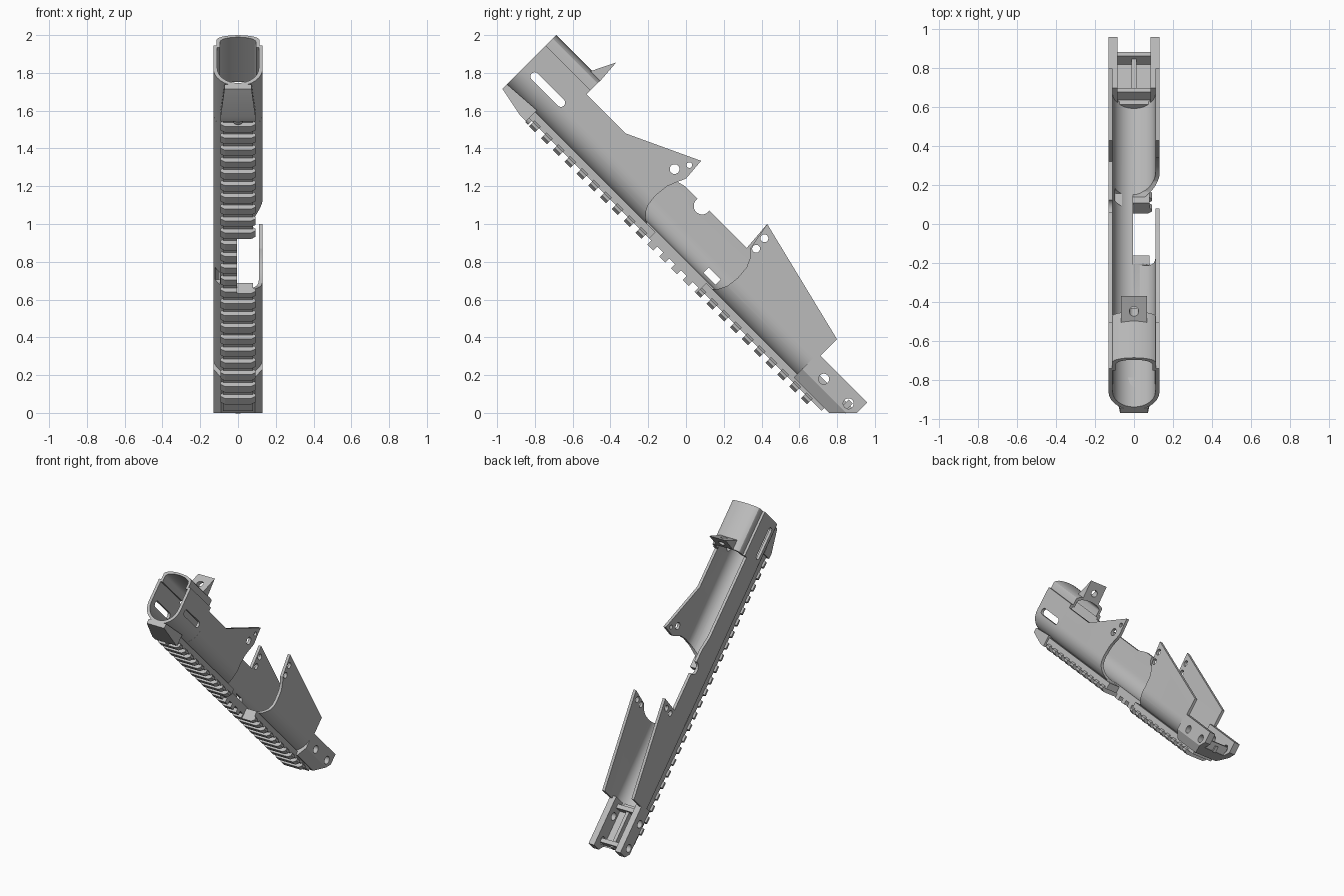
import bpy, bmesh
from math import sin, cos, pi, radians
from mathutils import Matrix, Vector

if "Cube" in bpy.data.objects:
    bpy.data.objects.remove(bpy.data.objects["Cube"])

grey = bpy.data.materials.new("matte_grey")
grey.use_nodes = True
grey.diffuse_color = (0.5, 0.5, 0.5, 1)
grey.node_tree.nodes["Principled BSDF"].inputs["Base Color"].default_value = (0.5, 0.5, 0.5, 1)
parts = []


def add_prism(bm, pts, axis, a, b):
    """Extrude a closed outline: (y, z) along x, or (x, z) along y."""
    place = (lambda p, t: (t, p[0], p[1])) if axis == "x" else (lambda p, t: (p[0], t, p[1]))
    lo = [bm.verts.new(place(p, a)) for p in pts]
    hi = [bm.verts.new(place(p, b)) for p in pts]
    bm.faces.new(lo)
    bm.faces.new(hi[::-1])
    for i in range(len(pts)):
        j = (i + 1) % len(pts)
        bm.faces.new((lo[i], hi[i], hi[j], lo[j]))


def make(name, prisms, keep=True):
    bm = bmesh.new()
    for p in prisms:
        add_prism(bm, *p)
    bmesh.ops.recalc_face_normals(bm, faces=bm.faces)
    mesh = bpy.data.meshes.new(name)
    bm.to_mesh(mesh)
    bm.free()
    ob = bpy.data.objects.new(name, mesh)
    bpy.context.collection.objects.link(ob)
    mesh.materials.append(grey)
    if keep:
        parts.append(ob)
    return ob


def cut(ob, *prism):
    tool = make("cutter", [prism], keep=False)
    mod = ob.modifiers.new("cut", "BOOLEAN")
    mod.operation, mod.solver, mod.object = "DIFFERENCE", "EXACT", tool
    bpy.context.view_layer.objects.active = ob
    bpy.ops.object.modifier_apply(modifier=mod.name)
    bpy.data.objects.remove(tool)


def arc(c, r, a0, a1, n=16):
    return [(c[0] + r * cos(a0 + (a1 - a0) * i / n), c[1] + r * sin(a0 + (a1 - a0) * i / n))
            for i in range(n + 1)]


def circle(y, z, r):
    return arc((y, z), r, 0, 2 * pi, 20)[:-1]


def rect(a0, a1, b0, b1):
    return [(a0, b0), (a1, b0), (a1, b1), (a0, b1)]


FRONT, COLLAR, TAIL = -1.9, -1.565, 0.29
AXIS, R_OUT, R_IN = (0, 0.68), 0.131, 0.11


# Closed front collar with a narrower domed top
def collar_outline(r, step, top_w, dome):
    top = [(top_w * cos(a), dome - 0.035 + 0.035 * sin(a)) for a in [pi * i / 12 for i in range(13)]]
    return arc(AXIS, r, pi, 2 * pi) + [(r, step)] + [(top_w, step)] + top + [(-top_w, step), (-r, step)]


collar = make("front_collar", [(collar_outline(R_OUT, 0.85, 0.113, 0.928), "y", FRONT, COLLAR)])
cut(collar, collar_outline(R_IN, 0.835, 0.095, 0.913), "y", FRONT - 0.1, COLLAR + 0.1)
slot = arc((-1.63, 0.693), 0.023, -pi / 2, pi / 2, 8) + arc((-1.825, 0.693), 0.023, pi / 2, 1.5 * pi, 8)
cut(collar, slot, "x", -0.3, 0.3)

# Sight bracket standing on the collar
bracket = make("sight_bracket", [([(-1.64, 0.915), (-1.573, 1.05), (-1.563, 0.915)], "x", -0.068, 0.068)])
cut(bracket, circle(0, 0.975, 0.024), "y", -1.8, -1.4)

# Open trough with tall side walls
u_shape = [(-R_OUT, 1.1)] + arc(AXIS, R_OUT, pi, 2 * pi, 24) + [(R_OUT, 1.1), (R_IN, 1.1)]
u_shape += arc(AXIS, R_IN, 2 * pi, pi, 24) + [(-R_IN, 1.1)]
trough = make("trough_body", [(u_shape, "y", COLLAR, TAIL)])

# Wall tops: rear cheeks on both sides, front cheek and port on one side
port = [(-0.887, 1.0), (-0.877, 0.877), (-0.9, 0.825), (-0.919, 0.778), (-0.928, 0.70), (-0.92, 0.636),
        (-0.905, 0.605), (-0.877, 0.575), (-0.82, 0.545), (-0.80, 0.52), (-0.79, 0.4), (-0.40, 0.4),
        (-0.39, 0.54), (-0.345, 0.58), (-0.32, 0.63), (-0.312, 0.70), (-0.318, 0.771), (-0.34, 0.82),
        (-0.375, 0.856)]
cheek_top = [(-0.403, 1.011), (TAIL, 0.841), (0.4, 0.841), (0.4, 1.3), (-1.7, 1.3)]
cut(trough, [(-1.7, 0.82), (-1.273, 0.82)] + port + cheek_top, "x", -0.005, 0.3)
cut(trough, [(-1.7, 0.82), (-0.95, 0.82), (-0.85, 0.845), (-0.39, 0.845)] + cheek_top, "x", -0.3, -0.005)

# Pin holes, notch and small window in the walls
for y, z, r in [(-0.955, 0.87, 0.026), (-0.915, 0.94, 0.015)]:
    cut(trough, circle(y, z, r), "x", 0.02, 0.3)
for y, z, r in [(-0.36, 0.947, 0.021), (-0.352, 0.877, 0.021)]:
    cut(trough, circle(y, z, r), "x", -0.3, 0.3)
cut(trough, circle(-0.714, 0.835, 0.045), "x", -0.3, -0.02)
cut(trough, rect(-0.46, -0.37, 0.59, 0.63), "x", -0.3, -0.02)

# Accessory rail: base strip, sloped nose and cross teeth
base = make("rail_base", [(rect(-0.08, 0.08, 0.515, 0.562), "y", -1.7, 0.5)])
tooth = [(-0.07, 0.485), (0.07, 0.485), (0.092, 0.5), (0.092, 0.516), (0.075, 0.53),
         (-0.075, 0.53), (-0.092, 0.516), (-0.092, 0.5)]
pitch = 0.0885
teeth = make("rail_teeth", [(tooth, "y", -1.66 + i * pitch, -1.615 + i * pitch) for i in range(24)])
for ob in (base, teeth):
    cut(ob, rect(-0.79, -0.41, 0.3, 0.7), "x", -0.005, 0.3)
nose = make("rail_nose", [([(FRONT, 0.526), (-1.73, 0.492), (-1.69, 0.492), (-1.69, 0.575), (FRONT, 0.56)],
                           "x", -0.092, 0.092)])
for v in nose.data.vertices:
    if v.co.y < -1.8:
        v.co.x *= 0.78
make("rail_screw", [(circle(0, 0.512, 0.025), "y", -1.69, -1.67)])

# Tail block: channel with chamfered underside, ribs and pin holes
channel = [(-0.09, 0.535), (0.09, 0.535), (R_OUT, 0.6), (R_OUT, 0.718), (0.085, 0.718), (0.085, 0.6),
           (-0.085, 0.6), (-0.085, 0.718), (-R_OUT, 0.718), (-R_OUT, 0.6)]
tail = make("tail_block", [(channel, "y", 0.27, 0.64)])
ribs = make("tail_ribs", [(rect(-0.012, 0.012, 0.595, 0.64), "y", 0.3, 0.6),
                          (rect(0.3, 0.33, 0.595, 0.66), "x", -0.09, 0.09),
                          (rect(0.56, 0.59, 0.595, 0.66), "x", -0.09, 0.09)])
for y in (0.389, 0.573):
    cut(tail, circle(y, 0.643, 0.028), "x", -0.3, 0.3)
cut(tail, [(0.5, 0.5), (0.75, 0.75), (0.8, 0.75), (0.8, 0.4), (0.5, 0.4)], "x", -0.3, 0.3)

# Shade softly with crisp edges and lean the whole assembly
tilt = Matrix.Rotation(radians(-45), 4, "X")
for ob in parts:
    bpy.ops.object.select_all(action="DESELECT")
    ob.select_set(True)
    bpy.context.view_layer.objects.active = ob
    bpy.ops.object.shade_smooth_by_angle(angle=radians(30))
    ob.data.transform(tilt)
